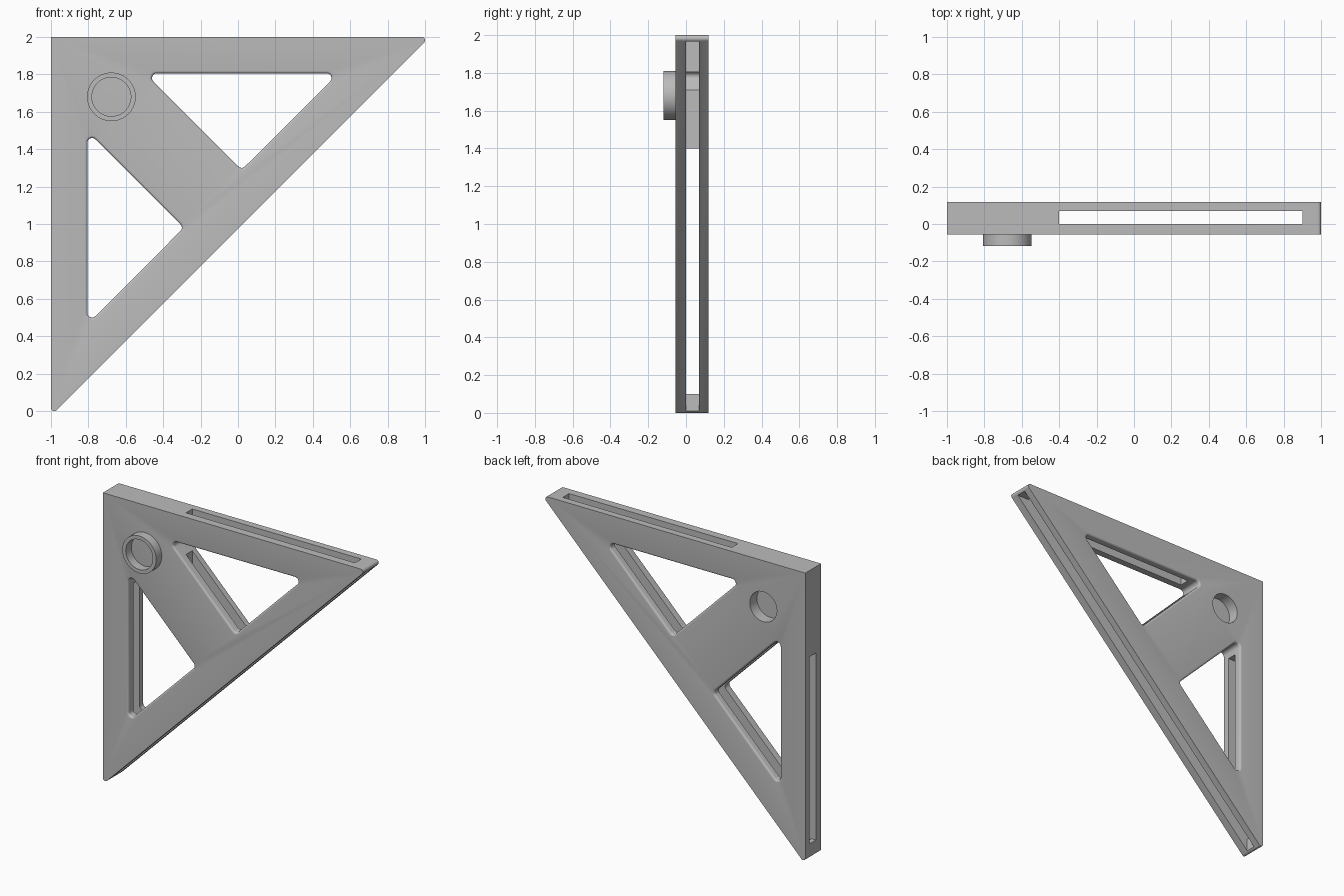
import bpy, bmesh, math
from mathutils import Vector

if "Cube" in bpy.data.objects:
    bpy.data.objects.remove(bpy.data.objects["Cube"])

FRONT, BACK = -0.056, 0.118      # plate faces
BOSS_FRONT = -0.118
SLOT = (0.0, 0.069)              # hollow layer inside the plate
LEVEL = (-0.677, 1.68)           # centre of the ring and round recess

grey = bpy.data.materials.new("grey")
grey.use_nodes = True
grey.diffuse_color = (0.5, 0.5, 0.5, 1)
grey.node_tree.nodes["Principled BSDF"].inputs["Base Color"].default_value = (0.5, 0.5, 0.5, 1)


def rounded(corners, radii, grow=0.0, steps=8):
    """Counter-clockwise x-z outline with rounded corners, offset outward by grow."""
    pts, n = [], len(corners)
    for i, (corner, r) in enumerate(zip(corners, radii)):
        p = Vector(corner)
        a = (p - Vector(corners[i - 1])).normalized()
        b = (Vector(corners[(i + 1) % n]) - p).normalized()
        na, nb = Vector((a.y, -a.x)), Vector((b.y, -b.x))
        if r == 0:
            pts.append(p)
            continue
        centre = p - (na + nb) * r / (1 + na.dot(nb))
        start = math.atan2(na.y, na.x)
        sweep = math.acos(max(-1, min(1, na.dot(nb))))
        for k in range(steps + 1):
            t = start + sweep * k / steps
            pts.append(centre + Vector((math.cos(t), math.sin(t))) * (r + grow))
    return pts


def circle(r, n=64):
    return [Vector((LEVEL[0] + r * math.cos(math.tau * k / n),
                    LEVEL[1] + r * math.sin(math.tau * k / n))) for k in range(n)]


def loft(name, sections):
    """Solid through x-z outlines placed at given y positions."""
    bm = bmesh.new()
    rings = [[bm.verts.new((p[0], y, p[1])) for p in pts] for y, pts in sections]
    for lo, hi in zip(rings, rings[1:]):
        for i in range(len(lo)):
            bm.faces.new((lo[i - 1], lo[i], hi[i], hi[i - 1]))
    bm.faces.new(rings[0])
    bm.faces.new(rings[-1])
    bmesh.ops.recalc_face_normals(bm, faces=bm.faces)
    mesh = bpy.data.meshes.new(name)
    bm.to_mesh(mesh)
    bm.free()
    mesh.materials.append(grey)
    obj = bpy.data.objects.new(name, mesh)
    bpy.context.collection.objects.link(obj)
    return obj


def select(obj):
    bpy.ops.object.select_all(action='DESELECT')
    obj.select_set(True)
    bpy.context.view_layer.objects.active = obj


def cut(obj, cutter):
    cutter.hide_render = True
    mod = obj.modifiers.new("cut", 'BOOLEAN')
    mod.operation, mod.solver, mod.object = 'DIFFERENCE', 'EXACT', cutter
    select(obj)
    bpy.ops.object.modifier_apply(modifier=mod.name)
    bpy.data.objects.remove(cutter)


# Triangular plate with two rounded tips
outline = rounded([(-1, 2), (-1, -0.025), (1.025, 2)], [0, 0.0177, 0.0177])
plate = loft("triangle_plate", [(FRONT, outline), (BACK, outline)])

# Two triangular windows, mirrored about the diagonal, with filleted rims
window = [(-0.805, 1.495), (-0.805, 0.465), (-0.29, 0.98)]
mirrored = [(1 - z, 1 - x) for x, z in reversed(window)]
fillet = 0.014
arc = [math.pi / 2 * k / 5 for k in range(6)]
profile = [(fillet * (1 - math.cos(t)), fillet * (1 - math.sin(t))) for t in arc]
rim = [(-0.05, fillet)] + profile
for corners in (window, mirrored):
    steps = [(FRONT + d, g) for d, g in rim] + [(BACK - d, g) for d, g in reversed(rim)]
    cut(plate, loft("window_cutter",
                    [(y, rounded(corners, [0.025] * 3, g)) for y, g in steps]))

# Hollow layer, open along the slanted edge and through a slot in each straight edge
hollow = [(-0.965, -0.1), (-0.965, 0.1), (-1.1, 0.1), (-1.1, 1.4), (-0.4, 1.4),
          (-0.4, 2.1), (0.9, 2.1), (0.9, 1.965), (1.1, 1.965), (1.1, -0.1)]
cut(plate, loft("hollow_cutter", [(y, hollow) for y in SLOT]))

# Round recess in the back
cut(plate, loft("recess_cutter", [(y, circle(0.104)) for y in (0.04, BACK + 0.05)]))

# Raised ring on the front
ring = loft("raised_ring", [(y, circle(0.13)) for y in (BOSS_FRONT, FRONT + 0.01)])
cut(ring, loft("ring_cutter", [(y, circle(0.104)) for y in (BOSS_FRONT - 0.05, FRONT + 0.05)]))

for obj in (plate, ring):
    select(obj)
    bpy.ops.object.shade_smooth_by_angle(angle=math.radians(30))
